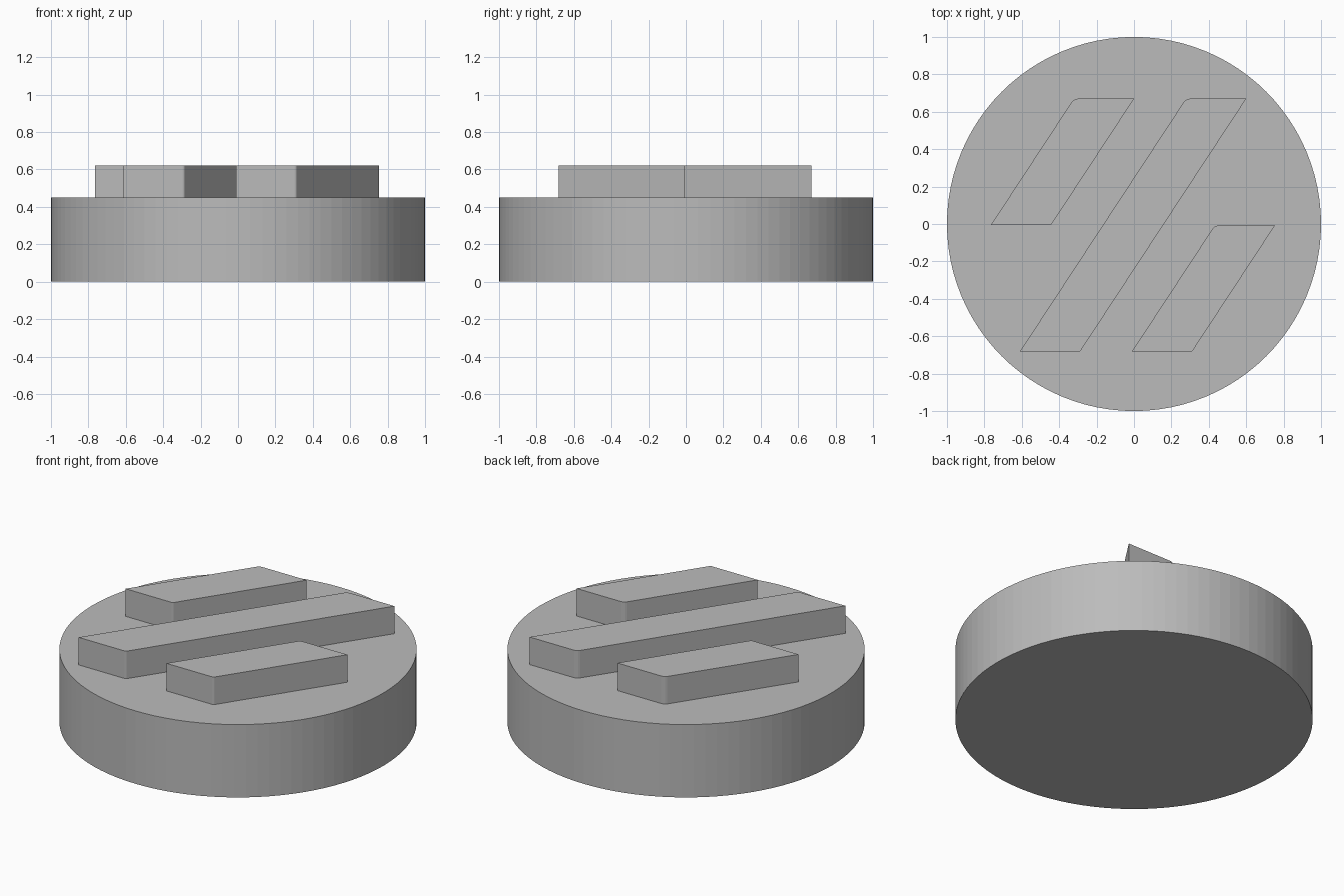
import bpy, bmesh, math

cube = bpy.data.objects.get("Cube")
if cube:
    bpy.data.objects.remove(cube, do_unlink=True)

grey = bpy.data.materials.new("plain grey")
grey.use_nodes = True
grey.diffuse_color = (0.5, 0.5, 0.5, 1)
grey.node_tree.nodes["Principled BSDF"].inputs["Base Color"].default_value = (0.5, 0.5, 0.5, 1)

BASE_TOP, BAR_TOP = 0.45, 0.62
SLANT = 0.657   # sideways shift per unit of depth
WIDTH = 0.322


def slanted_bar(name, x, y0, y1):
    """Upright prism on a parallelogram, its two blunt corners softened."""
    shift = (y1 - y0) * SLANT
    outline = [(x, y0), (x + WIDTH, y0), (x + WIDTH + shift, y1), (x + shift, y1)]
    bm = bmesh.new()
    face = bm.faces.new([bm.verts.new((px, py, BASE_TOP - 0.01)) for px, py in outline])
    top = bmesh.ops.extrude_face_region(bm, geom=[face])["geom"]
    bmesh.ops.translate(bm, vec=(0, 0, BAR_TOP - BASE_TOP + 0.01),
                        verts=[v for v in top if isinstance(v, bmesh.types.BMVert)])

    # Soften the blunt back corner more than the blunt front corner
    def upright(px, py):
        return [e for e in bm.edges
                if all(math.dist(v.co.xy, (px, py)) < 0.001 for v in e.verts)]
    for corner, size in ((outline[3], 0.02), (outline[1], 0.008)):
        bmesh.ops.bevel(bm, geom=upright(*corner), offset=size, segments=3,
                        profile=0.5, affect='EDGES')
    bmesh.ops.recalc_face_normals(bm, faces=bm.faces)
    mesh = bpy.data.meshes.new(name)
    bm.to_mesh(mesh)
    bm.free()
    mesh.materials.append(grey)
    bpy.context.collection.objects.link(bpy.data.objects.new(name, mesh))


# Round base
bpy.ops.mesh.primitive_cylinder_add(vertices=96, radius=1, depth=BASE_TOP,
                                    location=(0, 0, BASE_TOP / 2))
base = bpy.context.object
base.name = "round_base"
base.data.materials.append(grey)

# Three raised slanted bars
slanted_bar("left_bar", -0.765, -0.005, 0.67)
slanted_bar("middle_bar", -0.611, -0.683, 0.67)
slanted_bar("right_bar", -0.012, -0.683, -0.008)
